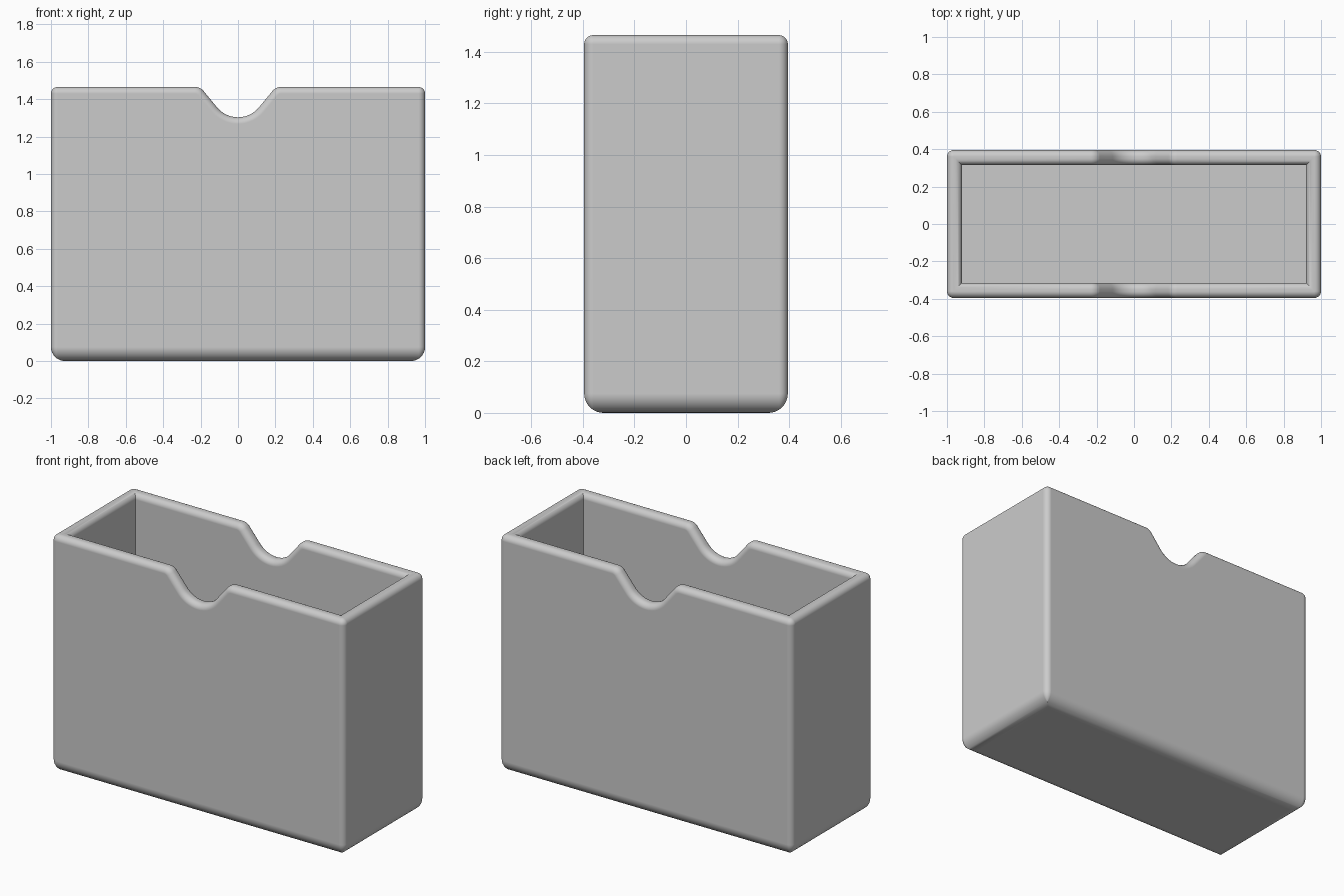
import bpy
import bmesh
from math import sin, cos, pi, radians

if "Cube" in bpy.data.objects:
    bpy.data.objects.remove(bpy.data.objects["Cube"])

HALF_X, HALF_Y, TOP = 1.0, 0.395, 1.465
WALL, RIM_R, CORNER_R, BASE_R = 0.08, 0.035, 0.035, 0.075
NOTCH_Z, NOTCH_R, LIP_R, LIP_X = 1.303, 0.145, 0.06, 0.23
SLOPE = radians(52)
STEPS = 8

# Thumb notch outline: x, z and the outward angle from vertical
right_side = []
for i in range(STEPS + 1):
    a = SLOPE * i / STEPS
    right_side.append((NOTCH_R * sin(a), NOTCH_Z + NOTCH_R * (1 - cos(a)), a))
for i in range(STEPS, -1, -1):
    a = SLOPE * i / STEPS
    right_side.append((LIP_X - LIP_R * sin(a), TOP - LIP_R * (1 - cos(a)), a))
notch = [(-x, z, -a) for x, z, a in reversed(right_side[1:])] + right_side


def make_ring(bm, inset, drop=None, height=None):
    """Loop around the box, following the rim (drop) or level (height)."""
    hx, hy = HALF_X - inset, HALF_Y - inset
    r = max(CORNER_R - inset, 0.0)
    level = TOP - drop if height is None else height
    half = []
    for x, z, a in notch:
        if height is None:
            half.append((x + drop * sin(a), -hy, z - drop * cos(a)))
        else:
            half.append((x, -hy, level))
    for side, start in ((-1, -pi / 2), (1, 0)):
        for i in range(STEPS + 1):
            a = start + pi / 2 * i / STEPS
            half.append((hx - r + r * cos(a), side * (hy - r) + r * sin(a), level))
    points = half + [(-x, -y, z) for x, y, z in half]
    return [bm.verts.new(p) for p in points]


bm = bmesh.new()
arc = [pi / 2 * i / STEPS for i in range(STEPS + 1)]

# Rounded base, outer wall, rounded rim, inner wall and floor
rings = [make_ring(bm, BASE_R * (1 - sin(a)), height=BASE_R * (1 - cos(a))) for a in arc]
rings += [make_ring(bm, RIM_R * (1 - cos(a)), drop=RIM_R * (1 - sin(a))) for a in arc]
rings += [make_ring(bm, WALL - RIM_R * (1 - cos(a)), drop=RIM_R * (1 - sin(a)))
          for a in reversed(arc)]
rings.append(make_ring(bm, WALL, height=WALL))

for low, high in zip(rings, rings[1:]):
    for i in range(len(low)):
        j = (i + 1) % len(low)
        bm.faces.new((low[i], low[j], high[j], high[i]))
bm.faces.new(list(reversed(rings[0])))
bm.faces.new(rings[-1])
bmesh.ops.remove_doubles(bm, verts=bm.verts, dist=0.0001)
bmesh.ops.recalc_face_normals(bm, faces=bm.faces)

mesh = bpy.data.meshes.new("open_box")
bm.to_mesh(mesh)
bm.free()
box = bpy.data.objects.new("open_box", mesh)
bpy.context.collection.objects.link(box)

# Plain grey finish
grey = bpy.data.materials.new("light_grey")
grey.use_nodes = True
grey.diffuse_color = (0.6, 0.6, 0.6, 1)
grey.node_tree.nodes["Principled BSDF"].inputs["Base Color"].default_value = (0.6, 0.6, 0.6, 1)
mesh.materials.append(grey)

# Smooth rounded edges with flat walls
bpy.ops.object.select_all(action='DESELECT')
box.select_set(True)
bpy.context.view_layer.objects.active = box
bpy.ops.object.shade_smooth_by_angle(angle=radians(35))
weighted = box.modifiers.new("flat_walls", 'WEIGHTED_NORMAL')
weighted.keep_sharp = True
